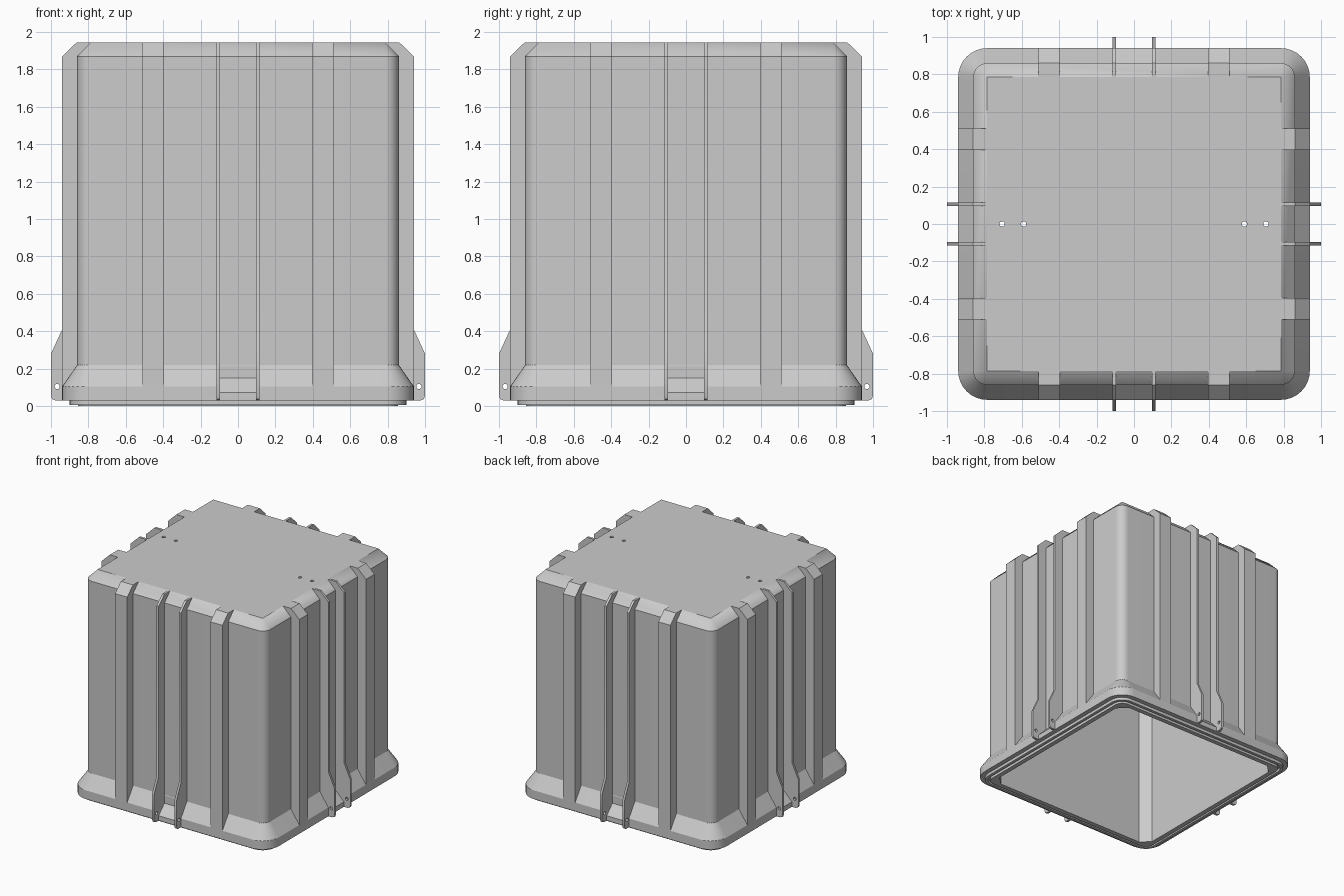
import bpy, bmesh, math
from mathutils import Matrix, Vector

cube = bpy.data.objects.get("Cube")
if cube:
    bpy.data.objects.remove(cube, do_unlink=True)

grey = bpy.data.materials.new("plain grey")
grey.use_nodes = True
grey.diffuse_color = (0.6, 0.6, 0.6, 1)
grey.node_tree.nodes["Principled BSDF"].inputs["Base Color"].default_value = (0.6, 0.6, 0.6, 1)

STEPS = 8   # segments in each rounded corner


def make_object(name, bm):
    bmesh.ops.remove_doubles(bm, verts=bm.verts, dist=1e-5)
    bmesh.ops.recalc_face_normals(bm, faces=bm.faces)
    mesh = bpy.data.meshes.new(name)
    bm.to_mesh(mesh)
    bm.free()
    mesh.materials.append(grey)
    obj = bpy.data.objects.new(name, mesh)
    bpy.context.collection.objects.link(obj)
    return obj


def outline(half, radius, rounded=True):
    """Square loop whose corners are rounded, or cut straight."""
    points = []
    for corner in range(4):
        turn = Matrix.Rotation(corner * math.pi / 2, 2)
        for i in range(STEPS + 1):
            t = i / STEPS
            a = t * math.pi / 2
            u, v = (math.cos(a), math.sin(a)) if rounded else (1 - t, t)
            points.append(turn @ Vector((half - radius + radius * u, half - radius + radius * v)))
    return points


def loft(name, rings):
    bm = bmesh.new()
    loops = []
    for half, radius, z, rounded in rings:
        loops.append([bm.verts.new((p.x, p.y, z)) for p in outline(half, radius, rounded)])
    count = len(loops[0])
    for a, b in zip(loops, loops[1:]):
        for i in range(count):
            j = (i + 1) % count
            bm.faces.new((a[i], a[j], b[j], b[i]))
    bm.faces.new(loops[0])
    bm.faces.new(loops[-1])
    return make_object(name, bm)


def prism(name, profile, x0, x1, side=0):
    """Extrude an (outward, height) profile across one side of the bin."""
    bm = bmesh.new()
    turn = Matrix.Rotation(side * math.pi / 2, 3, 'Z')
    ends = [[bm.verts.new(turn @ Vector((x, -r, z))) for r, z in profile] for x in (x0, x1)]
    n = len(profile)
    for end in ends:
        bm.faces.new(end)
    for i in range(n):
        j = (i + 1) % n
        bm.faces.new((ends[0][i], ends[0][j], ends[1][j], ends[1][i]))
    return make_object(name, bm)


def circle(r, z, radius):
    return [(r + radius * math.cos(i * math.tau / 16), z + radius * math.sin(i * math.tau / 16))
            for i in range(16)]


def cut(obj, cutter):
    cutter.hide_render = True
    bpy.context.view_layer.objects.active = obj
    mod = obj.modifiers.new("cut", 'BOOLEAN')
    mod.operation = 'DIFFERENCE'
    mod.solver = 'EXACT'
    mod.object = cutter
    bpy.ops.object.modifier_apply(modifier=mod.name)
    bpy.data.objects.remove(cutter, do_unlink=True)


# Hollow shell: chamfered top, straight walls, flared foot, sealing lip, cavity
CORE = 0.785
outer = [(0, 1.945), (0.075, 1.87), (0.075, 0.22), (0.155, 0.105), (0.155, 0.03),
         (0.115, 0.03), (0.115, 0.005), (0.09, 0.005), (0.09, 0.03),
         (0.07, 0.03), (0.07, 0)]
rings = [(CORE + r, r, z, True) for r, z in outer]
rings += [(0.815, 0.075, 0, False), (0.815, 0.075, 1.875, False)]
shell = loft("bin_shell", rings)

# Lowered foot between each pair of fins
pocket = [(0.862, 0.15), (0.945, 0.067), (1.1, 0.067), (1.1, 0.3), (0.862, 0.3)]
for side in range(4):
    cut(shell, prism("pocket_cutter", pocket, -0.096, 0.096, side))

# Small holes through the closed face
for x in (-0.705, -0.59, 0.59, 0.705):
    bm = bmesh.new()
    bmesh.ops.create_cone(bm, cap_ends=True, segments=16, radius1=0.014, radius2=0.014,
                          depth=0.4, matrix=Matrix.Translation((x, 0, 1.945)))
    cut(shell, make_object("hole_cutter", bm))

parts = [shell]

# Wide ribs and pierced fins on all four sides
top = [(0.785, 1.935), (0.785, 1.945), (0.862, 1.945), (0.94, 1.87)]
rib = top + [(0.94, 0.105), (0.84, 0.105), (0.84, 1.87)]
fin = top + [(0.94, 0.41), (1, 0.28), (1, 0.055), (0.993, 0.037), (0.975, 0.03),
             (0.92, 0.03), (0.92, 0.07), (0.84, 0.12), (0.84, 1.87)]
for side, label in enumerate(("front", "left", "back", "right")):
    for s in (-1, 1):
        parts.append(prism(label + "_wide_rib", rib, s * 0.395, s * 0.51, side))
        blade = prism(label + "_fin", fin, s * 0.096, s * 0.116, side)
        cut(blade, prism("pin_cutter", circle(0.967, 0.105, 0.014), s * 0.05, s * 0.16, side))
        parts.append(blade)

# Smooth rounded corners, keep hard edges
bpy.ops.object.select_all(action='DESELECT')
for part in parts:
    part.select_set(True)
bpy.context.view_layer.objects.active = shell
bpy.ops.object.shade_smooth_by_angle(angle=math.radians(30))
